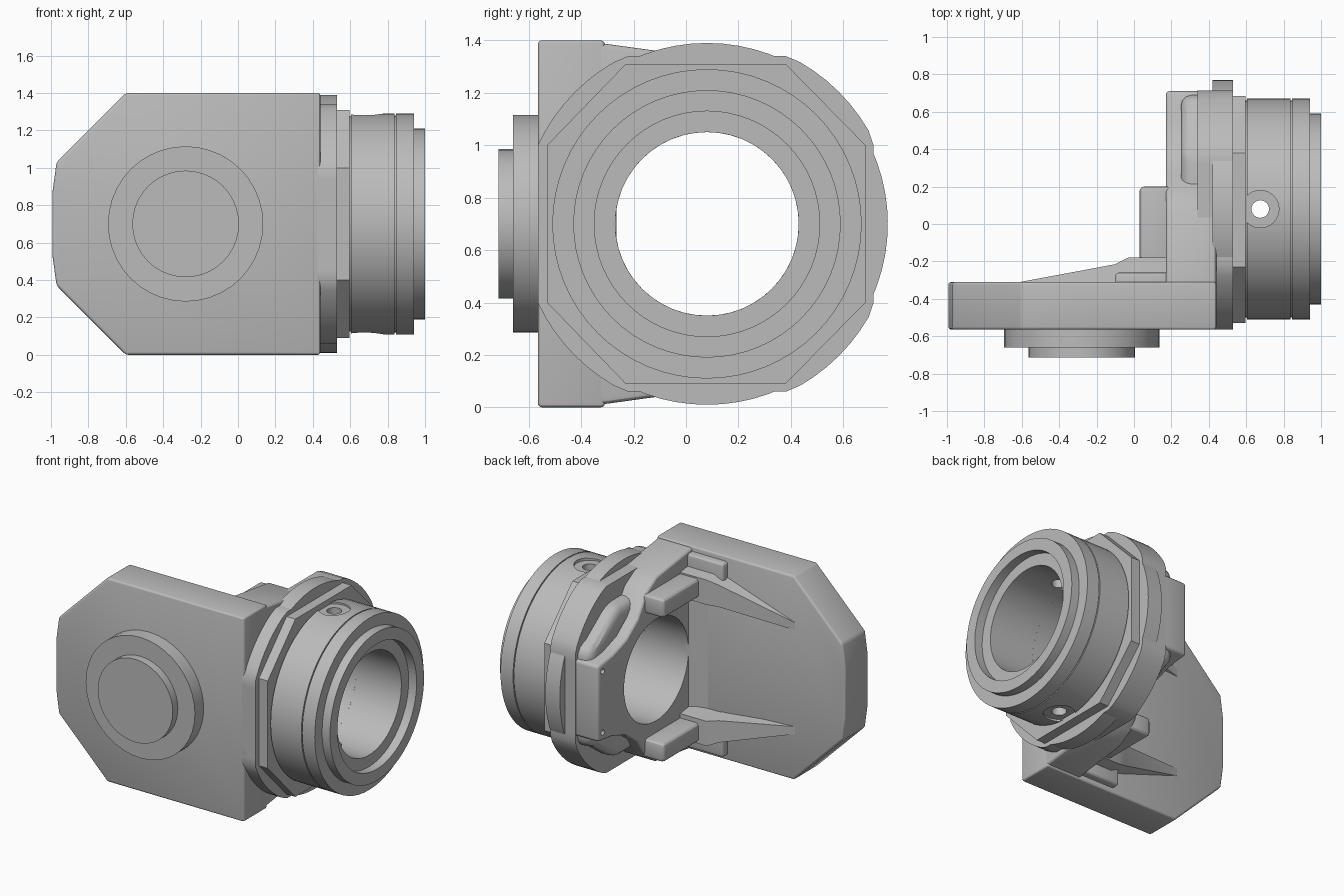
import bpy, bmesh
from math import sin, cos, pi

if "Cube" in bpy.data.objects:
    bpy.data.objects.remove(bpy.data.objects["Cube"], do_unlink=True)

GREY = (0.5, 0.5, 0.5, 1)
metal = bpy.data.materials.new("grey metal")
metal.use_nodes = True
metal.diffuse_color = GREY
metal.node_tree.nodes["Principled BSDF"].inputs["Base Color"].default_value = GREY

CY, CZ = 0.08, 0.70          # centre line of the bore


def activate(ob):
    bpy.ops.object.select_all(action='DESELECT')
    ob.select_set(True)
    bpy.context.view_layer.objects.active = ob


def make(name, bm):
    bmesh.ops.recalc_face_normals(bm, faces=bm.faces)
    me = bpy.data.meshes.new(name)
    bm.to_mesh(me)
    bm.free()
    ob = bpy.data.objects.new(name, me)
    bpy.context.collection.objects.link(ob)
    me.materials.append(metal)
    return ob


def place(axis, a, b, t):
    return {'X': (t, a, b), 'Y': (a, t, b), 'Z': (a, b, t)}[axis]


def prism(name, axis, pts, lo, hi, bevel=0.0):
    bm = bmesh.new()
    ends = [[bm.verts.new(place(axis, a, b, t)) for a, b in pts] for t in (lo, hi)]
    for ring in ends:
        bm.faces.new(ring)
    n = len(pts)
    for i in range(n):
        j = (i + 1) % n
        bm.faces.new((ends[0][i], ends[0][j], ends[1][j], ends[1][i]))
    ob = make(name, bm)
    if bevel:
        mod = ob.modifiers.new("round", 'BEVEL')
        mod.width, mod.segments, mod.angle_limit = bevel, 3, 0.5
        activate(ob)
        bpy.ops.object.modifier_apply(modifier="round")
    return ob


def circle(a, b, r, n=48):
    return [(a + r * cos(2 * pi * i / n), b + r * sin(2 * pi * i / n)) for i in range(n)]


def box(a0, a1, b0, b1):
    return [(a0, b0), (a1, b0), (a1, b1), (a0, b1)]


def flip(pts):
    # mirror a profile about the bore height
    return [(a, 2 * CZ - b) for a, b in pts]


def symmetric(pts):
    return pts + flip(pts)[::-1]


def cut(ob, cutter):
    mod = ob.modifiers.new("cut", 'BOOLEAN')
    mod.operation, mod.solver, mod.object = 'DIFFERENCE', 'EXACT', cutter
    activate(ob)
    bpy.ops.object.modifier_apply(modifier="cut")
    bpy.data.objects.remove(cutter, do_unlink=True)


def bore(ob):
    cut(ob, prism("bore_cutter", 'X', circle(CY, CZ, 0.35), 0.1, 1.2))


parts = []

# Front plate with clipped, bowed end
plate = symmetric([(0.44, 1.4), (-0.6, 1.4), (-0.97, 1.03), (-0.992, 0.87)])
parts.append(prism("front_plate", 'Y', plate, -0.565, -0.31, 0.015))

# Stepped round boss on the front
parts.append(prism("boss_base", 'Y', circle(-0.28, CZ, 0.415, 40), -0.66, -0.55))
parts.append(prism("boss_cap", 'Y', circle(-0.28, CZ, 0.285, 40), -0.715, -0.65))

# Upright wall that carries the bore
wall = symmetric([(-0.54, 1.39), (-0.33, 1.39), (0.07, 1.335), (0.18, 1.27),
                  (0.28, 1.12), (0.4, 1.03), (0.55, 0.98), (0.71, 0.96)])
inner_wall = prism("bore_wall", 'X', wall, 0.17, 0.44, 0.02)
bore(inner_wall)
for z in (0.49, 0.91):
    cut(inner_wall, prism("screw_cutter", 'X', circle(0.66, z, 0.018, 12), 0.1, 0.25))
parts.append(inner_wall)


# Round housing with four flats
def clamp(v, lo, hi):
    return max(lo, min(hi, v))


round_body = [(CY + clamp(a, -0.645, 0.635), CZ + clamp(b, -0.64, 0.64))
              for a, b in circle(0, 0, 0.712, 72)]
housing = prism("round_housing", 'X', round_body, 0.34, 0.53)
bore(housing)
parts.append(housing)
shoulder = prism("housing_shoulder", 'X', symmetric(
    [(-0.4, 1.22), (0.38, 1.22), (0.6, 1.06), (0.69, 1.03)]), 0.25, 0.5, 0.06)
bore(shoulder)
parts.append(shoulder)
lower = [(a, b) for a, b in circle(CY, CZ, 0.69, 72)]
front_round = prism("housing_front_round", 'X',
                    [(max(a, -0.565), b) for a, b in lower], 0.42, 0.53)
bore(front_round)
parts.append(front_round)

# Eight sided flange
flange = prism("flange", 'X', symmetric(
    [(-0.53, 1.0), (-0.23, 1.31), (0.38, 1.31), (0.685, 1.0)]), 0.52, 0.597)
bore(flange)
parts.append(flange)

# Turned barrel: closed section of (x, radius) swept round the bore
section = [(0.5, 0.35), (0.5, 0.58), (0.605, 0.58), (0.605, 0.59), (0.838, 0.59),
           (0.838, 0.58), (0.845, 0.58), (0.845, 0.59), (0.94, 0.59), (0.94, 0.51),
           (1.0, 0.51), (1.0, 0.43), (0.94, 0.43), (0.94, 0.35)]
bm = bmesh.new()
N = 64
rings = [[bm.verts.new((x, CY + r * cos(2 * pi * k / N), CZ + r * sin(2 * pi * k / N)))
          for x, r in section] for k in range(N)]
for k in range(N):
    p, q = rings[k], rings[(k + 1) % N]
    for i in range(len(section)):
        j = (i + 1) % len(section)
        bm.faces.new((p[i], p[j], q[j], q[i]))
barrel = make("barrel", bm)
# Cross holes with flat seats, above and below
cut(barrel, prism("hole_cutter", 'Z', circle(0.675, CY, 0.047, 24), -0.2, 1.6))
for lo, hi in ((1.27, 1.5), (-0.1, 0.13)):
    cut(barrel, prism("seat_cutter", 'Z', circle(0.675, CY, 0.1, 32), lo, hi))
parts.append(barrel)

# Prongs, ramped ribs and pads, above and below the bore
for side, turn in (("upper", lambda p: p), ("lower", flip)):
    zs = [b for a, b in turn([(0, 1.13), (0, 1.26)])]
    parts.append(prism(side + "_prong", 'Z', box(0.03, 0.2, -0.4, 0.2),
                       min(zs), max(zs), 0.025))
    zs = [b for a, b in turn([(0, 1.12), (0, 1.365)])]
    parts.append(prism(side + "_pad", 'Z', box(-0.1, 0.2, -0.4, -0.26),
                       min(zs), max(zs), 0.02))
    # rib narrows and sinks into the plate away from the prong
    bm = bmesh.new()
    loops = []
    for x, top, z0, z1 in ((-0.62, -0.312, 1.03, 1.08), (-0.1, -0.215, 1.09, 1.24),
                           (-0.03, -0.18, 1.1, 1.27), (0.18, -0.18, 1.1, 1.27)):
        outline = turn([(-0.4, z0 - 0.03), (top, z0), (top, z1), (-0.4, z1 + 0.03)])
        loops.append([bm.verts.new((x, y, z)) for y, z in outline])
    for p, q in zip(loops, loops[1:]):
        for i in range(4):
            j = (i + 1) % 4
            bm.faces.new((p[i], p[j], q[j], q[i]))
    bm.faces.new(loops[0])
    bm.faces.new(loops[-1])
    parts.append(make(side + "_rib", bm))

# Sloped fillet where the plate meets the wall
parts.append(prism("wall_fillet", 'Z', [(0.05, -0.33), (0.05, -0.31), (0.13, -0.295),
                                        (0.18, -0.265), (0.18, -0.33)], 0.25, 1.15))

for ob in parts:
    activate(ob)
    bpy.ops.object.shade_smooth_by_angle(angle=0.5)
